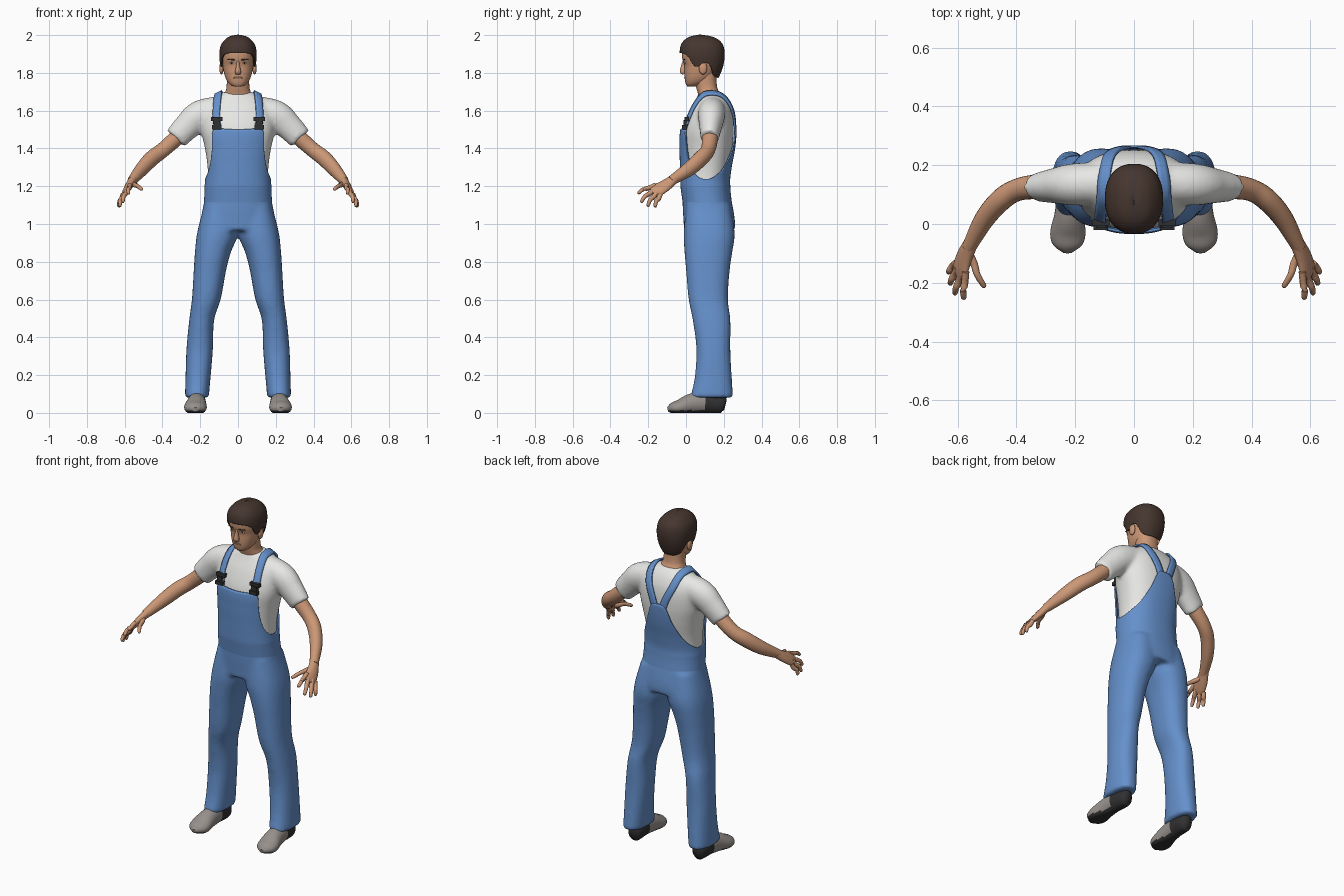
import bpy, bmesh, math
from mathutils import Vector, Matrix
from mathutils.bvhtree import BVHTree

if "Cube" in bpy.data.objects:
    bpy.data.objects.remove(bpy.data.objects["Cube"])


def material(name, *rgb):
    m = bpy.data.materials.new(name)
    m.use_nodes = True
    m.diffuse_color = (*rgb, 1)
    m.node_tree.nodes["Principled BSDF"].inputs["Base Color"].default_value = (*rgb, 1)
    return m


DENIM = material("denim blue", .13, .28, .6)
WHITE = material("shirt white", .8, .8, .79)
SKIN = material("skin", .6, .31, .18)
HAIR = material("hair brown", .06, .036, .028)
GREY = material("shoe grey", .31, .28, .26)
DARK = material("dark rubber", .03, .03, .032)
LIP = material("lip", .42, .19, .13)


def interp(rows, k):
    """Smooth interpolation of rows keyed by their first number."""
    k = min(max(k, rows[0][0]), rows[-1][0])
    i = max(j for j in range(len(rows) - 1) if rows[j][0] <= k)
    a, b = rows[i], rows[i + 1]
    p, q = rows[max(i - 1, 0)], rows[min(i + 2, len(rows) - 1)]
    h = b[0] - a[0]
    s = (k - a[0]) / h
    out = []
    for c in range(1, len(a)):
        ma = (b[c] - p[c]) / (b[0] - p[0]) * h
        mb = (q[c] - a[c]) / (q[0] - a[0]) * h
        out.append((1 + 2 * s) * (1 - s) ** 2 * a[c] + s * (1 - s) ** 2 * ma
                   + s * s * (3 - 2 * s) * b[c] + s * s * (s - 1) * mb)
    return out


def grid(bm, rings, cap=True, loop=True):
    vs = [[bm.verts.new(p) for p in r] for r in rings]
    n = len(vs[0])
    for a, b in zip(vs, vs[1:]):
        for i in range(n if loop else n - 1):
            j = (i + 1) % n
            bm.faces.new((a[i], a[j], b[j], b[i]))
    if cap:
        bm.faces.new(vs[0][::-1])
        bm.faces.new(vs[-1])


def section(rows, z, t, grow=0.0):
    """Point on a body whose rows are z, centre x, half width, front y, back y."""
    cx, rx, yf, yb = interp(rows, z)
    power = lambda v: math.copysign(abs(v) ** .87, v)
    return Vector((cx + (rx + grow) * power(math.sin(t)),
                   (yf + yb) / 2 - ((yb - yf) / 2 + grow) * power(math.cos(t)), z))


def body(bm, rows, low, high, grow=0.0, steps=30, n=48):
    grid(bm, [[section(rows, low + (high - low) * i / steps, math.tau * j / n, grow)
               for j in range(n)] for i in range(steps + 1)])


def shell(bm, rows, low, high, grow, steps=30, n=128):
    """Open skin whose lower and upper edges depend on the angle."""
    rings = []
    for i in range(steps + 1):
        ring = []
        for j in range(n):
            t = math.tau * j / n
            turn = min(t, math.tau - t) / math.pi
            z = low(turn) + (high(turn) - low(turn)) * i / steps
            ring.append(section(rows, z, t, grow(z)))
        rings.append(ring)
    grid(bm, rings, cap=False)


def tube(bm, pts, hint, n=16, steps=5):
    """Tube through rows of x, y, z, half width along hint, half thickness."""
    rows = [(i, *p) for i, p in enumerate(pts)]
    total = (len(pts) - 1) * steps
    path = [interp(rows, i / steps) for i in range(total + 1)]
    rings = []
    for i, p in enumerate(path):
        d = (Vector(path[min(i + 1, total)][:3]) - Vector(path[max(i - 1, 0)][:3])).normalized()
        w = Vector(hint)
        w = (w - w.dot(d) * d).normalized()
        v = d.cross(w)
        rings.append([Vector(p[:3]) + w * p[3] * math.cos(math.tau * k / n)
                      + v * p[4] * math.sin(math.tau * k / n) for k in range(n)])
    grid(bm, rings)


def box(bm, loc, size):
    bmesh.ops.create_cube(bm, size=1, matrix=Matrix.Translation(loc) @ Matrix.Diagonal((*size, 1)))


def ball(bm, loc, size):
    bmesh.ops.create_uvsphere(bm, u_segments=20, v_segments=12, radius=1,
                              matrix=Matrix.Translation(loc) @ Matrix.Diagonal((*size, 1)))


def mirror(bm):
    d = bmesh.ops.duplicate(bm, geom=bm.verts[:] + bm.edges[:] + bm.faces[:])["geom"]
    for v in (e for e in d if isinstance(e, bmesh.types.BMVert)):
        v.co.x *= -1
    bmesh.ops.reverse_faces(bm, faces=[f for f in d if isinstance(f, bmesh.types.BMFace)])


def finish(bm, name, *mats, voxel=0, thick=0, rule=None):
    bmesh.ops.recalc_face_normals(bm, faces=bm.faces)
    me = bpy.data.meshes.new(name)
    if rule:
        for f in bm.faces:
            f.material_index = rule(f.calc_center_median())
    bm.to_mesh(me)
    bm.free()
    for m in mats:
        me.materials.append(m)
    me.shade_smooth()
    me.set_sharp_from_angle(angle=math.radians(50))
    ob = bpy.data.objects.new(name, me)
    bpy.context.collection.objects.link(ob)
    if voxel:
        r = ob.modifiers.new("merge", 'REMESH')
        r.mode, r.voxel_size, r.use_smooth_shade = 'VOXEL', voxel, True
        s = ob.modifiers.new("soften", 'SMOOTH')
        s.factor, s.iterations = .5, 8
    if thick:
        s = ob.modifiers.new("thickness", 'SOLIDIFY')
        s.thickness, s.offset = thick, 0
    return ob


def surface(ob):
    bpy.context.view_layer.update()
    return BVHTree.FromObject(ob, bpy.context.evaluated_depsgraph_get())


TORSO = [(.93, 0, .212, -.01, .255), (1.0, 0, .203, -.012, .26), (1.08, 0, .187, -.017, .25),
         (1.21, 0, .166, -.02, .224), (1.3, 0, .166, -.022, .232), (1.4, 0, .18, -.024, .25),
         (1.5, 0, .2, -.02, .258), (1.6, 0, .19, .015, .25), (1.665, 0, .14, .05, .222),
         (1.7, 0, .08, .065, .19)]
LEG = [(.08, .218, .063, .022, .25), (.18, .212, .066, .045, .243), (.335, .203, .07, .055, .235),
       (.495, .192, .066, .035, .235), (.6, .168, .076, .014, .222), (.76, .148, .086, 0, .232),
       (.85, .133, .095, -.008, .245), (.95, .108, .109, -.012, .258), (1.1, .09, .09, 0, .235)]

# Trousers: two legs merged into the pelvis
bm = bmesh.new()
body(bm, LEG, .08, 1.1)
mirror(bm)
body(bm, TORSO, .965, 1.18)
finish(bm, "trousers", DENIM, voxel=.011)

# Shirt with short sleeves
bm = bmesh.new()
tube(bm, [(.08, .14, 1.61, .07, .072), (.2, .135, 1.575, .072, .08), (.27, .13, 1.515, .06, .072),
          (.33, .125, 1.452, .048, .064)], (0, 1, 0), 32, 8)
mirror(bm)
body(bm, TORSO, 1.15, 1.7, -.005)
shirt = finish(bm, "shirt", WHITE, voxel=.011)
on_shirt = surface(shirt)

# Bib: wraps the torso, high in front, low at the sides, pointed at the back
EDGE = [(0, 1.5), (.19, 1.502), (.215, 1.48), (.25, 1.39), (.32, 1.3), (.42, 1.25), (.52, 1.238),
        (.62, 1.255), (.75, 1.305), (.87, 1.4), (.95, 1.5), (1, 1.51)]
bm = bmesh.new()
shell(bm, TORSO, lambda t: 1.1, lambda t: interp(EDGE, t)[0],
      lambda z: -.006 + .012 * min(1, (z - 1.1) / .1))
finish(bm, "bib", DENIM, thick=.008)

# Shoulder straps laid over the shirt
STRAP = [(.112, -.03, 1.5), (.12, .0, 1.57), (.118, .03, 1.64), (.112, .08, 1.69), (.11, .13, 1.71),
         (.1, .2, 1.69), (.08, .25, 1.62), (.045, .27, 1.54), (.018, .27, 1.46)]
rows = [(i, *p) for i, p in enumerate(STRAP)]
bm = bmesh.new()
rings = []
for i in range(49):
    k = i / 6
    mid = Vector(interp(rows, k))
    along = Vector(interp(rows, k + .05)) - Vector(interp(rows, k - .05))
    _, nor, _, _ = on_shirt.find_nearest(mid)
    side = along.cross(nor).normalized()
    ring = []
    for s in (-.021, -.007, .007, .021):
        loc, nor, _, _ = on_shirt.find_nearest(mid + side * s)
        ring.append(loc + nor * .009)
    rings.append(ring)
grid(bm, rings, cap=False, loop=False)
mirror(bm)
finish(bm, "straps", DENIM, thick=.01)

# Buckles
bm = bmesh.new()
for z, w, h in ((1.512, .05, .022), (1.535, .034, .03), (1.556, .06, .02)):
    y = on_shirt.ray_cast(Vector((.113, -1, z)), Vector((0, 1, 0)))[0].y
    box(bm, (.113, y - .016, z), (w, .022, h))
mirror(bm)
finish(bm, "buckles", DARK)

# Arms and hands
bm = bmesh.new()
tube(bm, [(.22, .13, 1.56, .045, .045), (.33, .127, 1.452, .042, .042), (.4, .115, 1.39, .04, .038),
          (.455, .08, 1.348, .042, .038), (.51, .015, 1.29, .038, .034),
          (.562, -.08, 1.228, .025, .024)], (0, 0, 1), 24)
tube(bm, [(.555, -.065, 1.237, .026, .023), (.577, -.112, 1.202, .035, .02),
          (.591, -.155, 1.177, .039, .015), (.597, -.175, 1.165, .03, .009)], (.04, .045, -.05), 20)
fingers = [((.573, -.17, 1.203), (.58, -.257, 1.162)), ((.587, -.17, 1.182), (.611, -.24, 1.115)),
           ((.602, -.155, 1.167), (.627, -.205, 1.093)), ((.611, -.137, 1.152), (.632, -.165, 1.09)),
           ((.56, -.1, 1.215), (.508, -.217, 1.183))]
for a, b in fingers:
    a, b = Vector(a), Vector(b)
    bend = Vector((.004, -.004, .006))
    tube(bm, [(*a.lerp(b, f), r, r) for f, r in ((-.1, .012), (.3, .013))]
         + [(*(a.lerp(b, .6) + bend), .011, .011), (*a.lerp(b, .93), .009, .009), (*b, .003, .003)],
         (0, 1, .3), 12, 3)
mirror(bm)
finish(bm, "arms_and_hands", SKIN)

# Shoes: flat underneath, dark heel and sole
bm = bmesh.new()
tube(bm, [(.21, .207, .04, .018, .028), (.212, .185, .045, .038, .048), (.216, .1, .055, .045, .056),
          (.22, .03, .048, .051, .054), (.225, -.03, .03, .06, .042), (.226, -.07, .024, .05, .031),
          (.226, -.097, .018, .016, .012)], (1, 0, 0), 32, 6)
for v in bm.verts:
    v.co.z = max(v.co.z, 0)
mirror(bm)
finish(bm, "shoes", GREY, DARK, rule=lambda c: int(c.y > .1 or c.z < .014))

# Head, neck, nose and ears
bm = bmesh.new()
body(bm, [(1.6, 0, .075, .065, .2), (1.68, 0, .074, .065, .185), (1.72, 0, .061, .055, .166),
          (1.8, 0, .06, .04, .16)], 1.6, 1.8)
body(bm, [(1.727, 0, .02, .008, .045), (1.738, 0, .042, .0, .085), (1.765, 0, .062, -.006, .13),
          (1.8, 0, .074, -.008, .155), (1.84, 0, .081, -.009, .17), (1.875, 0, .085, -.02, .185),
          (1.92, 0, .084, -.018, .185), (1.96, 0, .06, .01, .16), (1.98, 0, .03, .04, .12)], 1.727, 1.98)
tube(bm, [(0, -.01, 1.865, .006, .006), (0, -.013, 1.84, .009, .012), (0, -.015, 1.808, .016, .017),
          (0, -.01, 1.794, .013, .008)], (1, 0, 0))
for s in (-1, 1):
    ball(bm, (s * .088, .09, 1.825), (.011, .022, .033))
head = finish(bm, "head", SKIN)
on_head = surface(head)


def on_face(x, z):
    return Vector((x, on_head.ray_cast(Vector((x, -1, z)), Vector((0, 1, 0)))[0].y, z))


# Painted face details
for name, mat, spots in (("eye_whites", WHITE, [(.034, 1.852, .013, .005)]),
                         ("pupils", DARK, [(.034, 1.853, .006, .0055)]),
                         ("eyebrows", HAIR, [(.026, 1.87, .014, .004), (.044, 1.871, .013, .0035)]),
                         ("lips", LIP, [(.008, 1.774, .018, .0045)])):
    bm = bmesh.new()
    for x, z, w, h in spots:
        ball(bm, on_face(x, z), (w, .005 if mat is DARK else .0035, h))
    mirror(bm)
    finish(bm, name, mat)

# Hair cap with a fringe, short sideburns and a longer nape
CROWN = [(1.77, 0, .066, .0, .17), (1.81, 0, .085, -.01, .187), (1.85, 0, .094, -.022, .199),
         (1.9, 0, .098, -.032, .204), (1.945, 0, .09, -.027, .196), (1.975, 0, .068, -.005, .17),
         (1.992, 0, .042, .028, .13), (2.0, 0, .002, .07, .075)]
LINE = [(0, 1.905), (.2, 1.902), (.3, 1.885), (.37, 1.84), (.45, 1.835), (.52, 1.855),
        (.6, 1.84), (.68, 1.795), (.8, 1.778), (1, 1.775)]
bm = bmesh.new()
shell(bm, CROWN, lambda t: interp(LINE, t)[0], lambda t: 2.0, lambda z: -.002, 36, 64)
finish(bm, "hair", HAIR, thick=.006)
